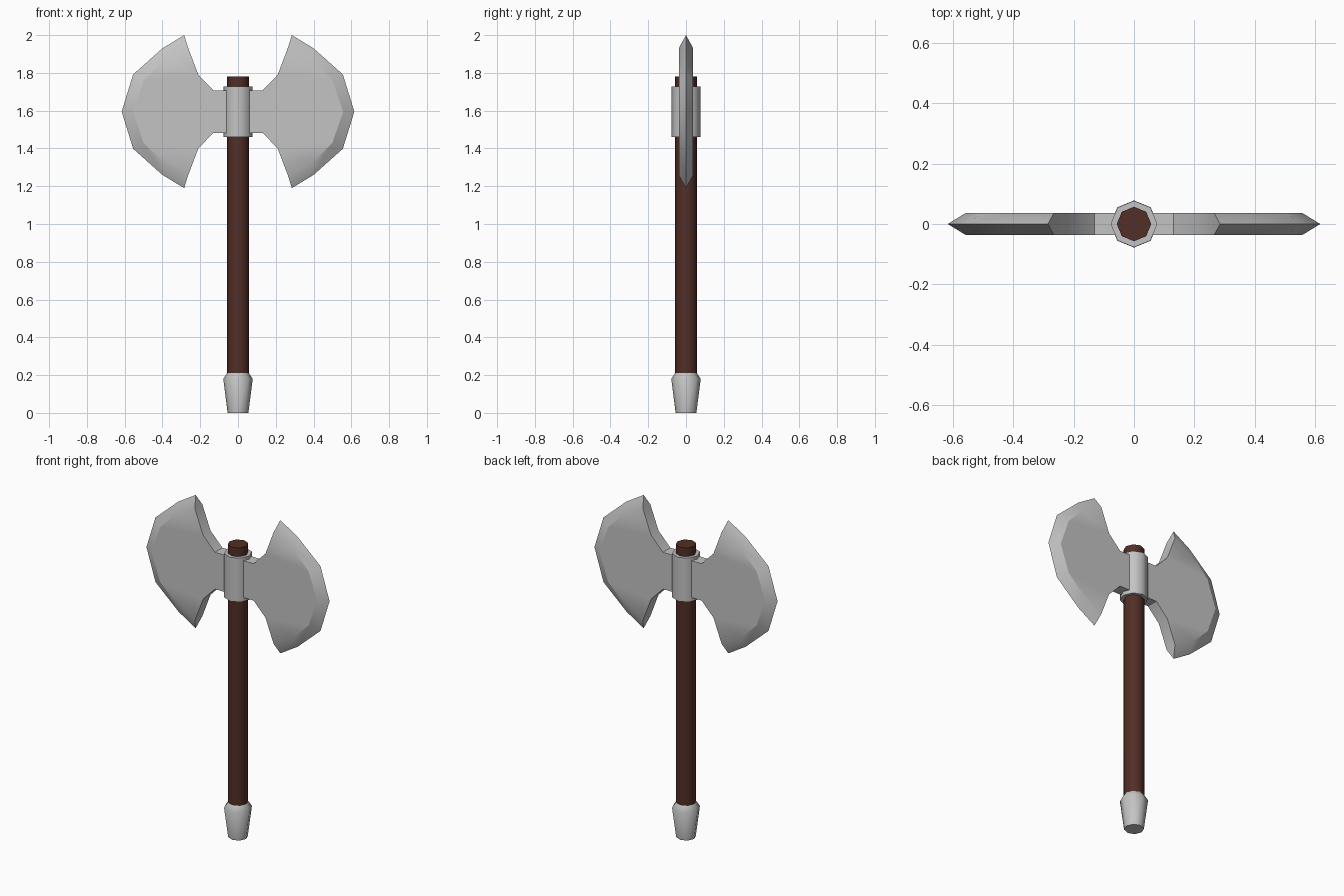
import bpy, bmesh, math

default = bpy.data.objects.get("Cube")
if default:
    bpy.data.objects.remove(default, do_unlink=True)


def make_material(name, color, metallic=0.0):
    mat = bpy.data.materials.new(name)
    mat.use_nodes = True
    mat.diffuse_color = (*color, 1)
    mat.node_tree.nodes["Principled BSDF"].inputs["Base Color"].default_value = (*color, 1)
    return mat


steel = make_material("steel", (0.55, 0.55, 0.55))
wood = make_material("dark wood", (0.085, 0.028, 0.019))


def finish(name, bm, mat, angle):
    bmesh.ops.recalc_face_normals(bm, faces=bm.faces)
    mesh = bpy.data.meshes.new(name)
    bm.to_mesh(mesh)
    bm.free()
    mesh.materials.append(mat)
    obj = bpy.data.objects.new(name, mesh)
    bpy.context.collection.objects.link(obj)
    bpy.ops.object.select_all(action='DESELECT')
    obj.select_set(True)
    bpy.context.view_layer.objects.active = obj
    bpy.ops.object.shade_smooth_by_angle(angle=math.radians(angle))
    return obj


def turned(name, profile, mat, sides=8):
    """Capped solid of revolution from (radius, height) pairs."""
    bm = bmesh.new()
    rings = [[bm.verts.new((r * math.cos(math.tau * i / sides),
                            r * math.sin(math.tau * i / sides), z))
              for i in range(sides)] for r, z in profile]
    for low, high in zip(rings, rings[1:]):
        for i in range(sides):
            j = (i + 1) % sides
            bm.faces.new((low[i], low[j], high[j], high[i]))
    bm.faces.new(rings[0])
    bm.faces.new(rings[-1])
    return finish(name, bm, mat, 46)


# Shaft, collar and pommel
turned("handle", [(0.057, 0.1), (0.057, 1.78)], wood)
turned("collar", [(0.077, 1.46), (0.077, 1.727)], steel)
turned("pommel", [(0.055, 0), (0.078, 0.18), (0.057, 0.212)], steel)

# Blade: upper half outlines, relative to the blade centre height
CENTRE, HALF = 1.595, 0.036
neck = [(0, 0.112), (0.13, 0.112), (0.21, 0.195)]
flat_rim = [(0.265, 0.34), (0.4, 0.265), (0.5, 0.165), (0.557, 0)]
sharp_rim = [(0.285, 0.405), (0.4, 0.335), (0.555, 0.197), (0.616, 0)]


def with_lower_half(points):
    return points + [(x, -z) for x, z in reversed(points) if z > 0]


def blade(name, side):
    bm = bmesh.new()
    outline = with_lower_half(neck + flat_rim)
    front, back = [[bm.verts.new((side * x, y, CENTRE + z)) for x, z in outline]
                   for y in (-HALF, HALF)]
    edge = [bm.verts.new((side * x, 0, CENTRE + z)) for x, z in with_lower_half(sharp_rim)]
    bm.faces.new(front)
    bm.faces.new(back)
    first = len(neck)
    last = first + len(edge) - 1
    # Ground bevels on both faces, meeting at the cutting edge
    for ring in (front, back):
        for i in range(len(edge) - 1):
            bm.faces.new((ring[first + i], ring[first + i + 1], edge[i + 1], edge[i]))
    # Thickness of the neck and the pointed horn ends
    for i in range(len(outline)):
        if not first <= i < last:
            j = (i + 1) % len(outline)
            bm.faces.new((front[i], front[j], back[j], back[i]))
    bm.faces.new((front[first], back[first], edge[0]))
    bm.faces.new((front[last], back[last], edge[-1]))
    return finish(name, bm, steel, 30)


blade("left_blade", 1)
blade("right_blade", -1)
